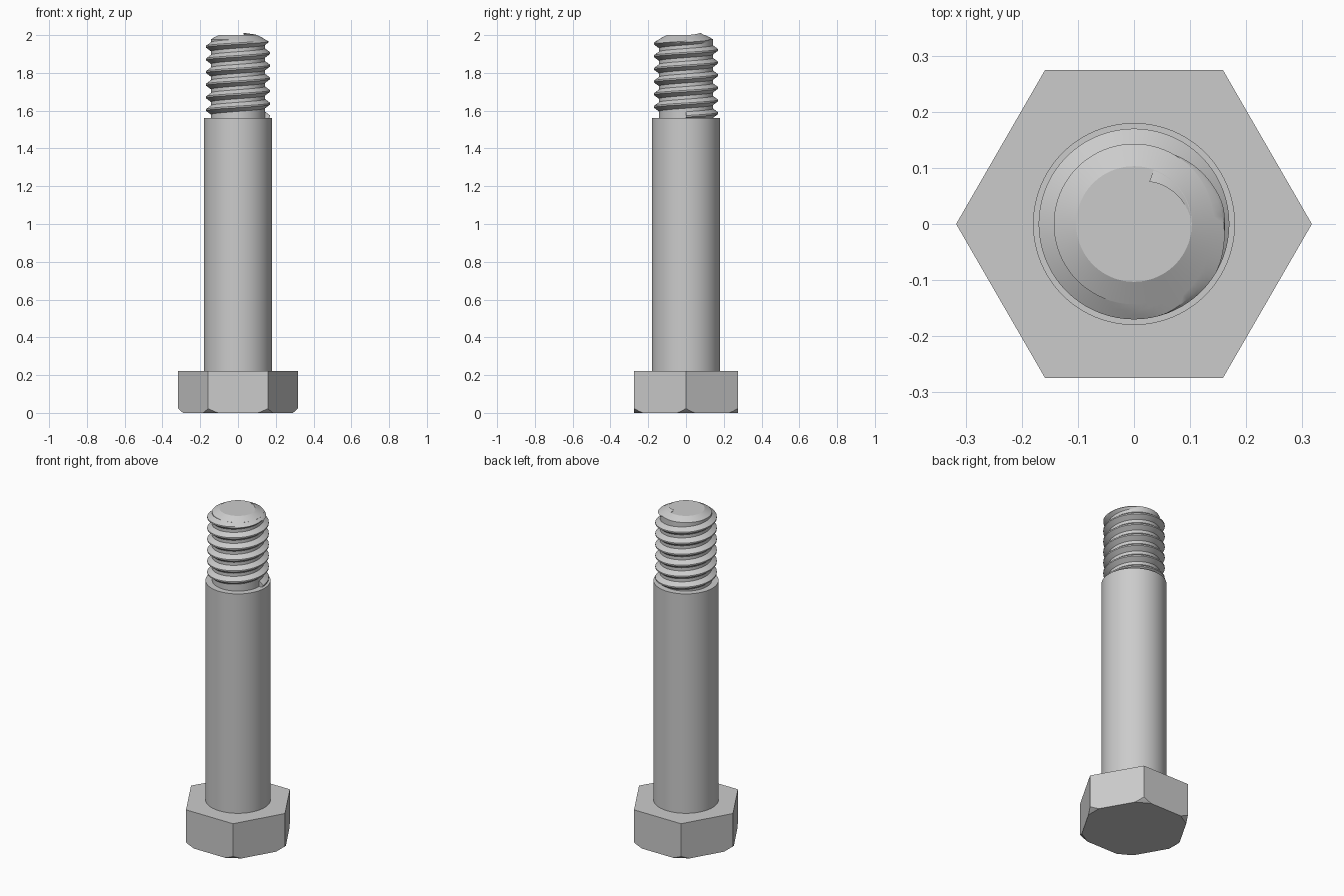
import bpy, bmesh
from math import sin, cos, pi, hypot, radians

if "Cube" in bpy.data.objects:
    bpy.data.objects.remove(bpy.data.objects["Cube"])

steel = bpy.data.materials.new("steel_grey")
steel.use_nodes = True
colour = (0.6, 0.6, 0.6, 1)
steel.diffuse_color = colour
steel.node_tree.nodes["Principled BSDF"].inputs["Base Color"].default_value = colour

SEGS = 96
HEX_R, HEX_H = 0.317, 0.222
SHANK_R, SHANK_TOP = 0.18, 1.56
CORE_R, CREST_R, TIP_R, TOP = 0.143, 0.17, 0.103, 2.0
PITCH = 0.067


def finish(bm, name, smooth=True):
    bmesh.ops.recalc_face_normals(bm, faces=bm.faces)
    mesh = bpy.data.meshes.new(name)
    bm.to_mesh(mesh)
    bm.free()
    mesh.materials.append(steel)
    obj = bpy.data.objects.new(name, mesh)
    bpy.context.collection.objects.link(obj)
    if smooth:
        bpy.ops.object.select_all(action='DESELECT')
        obj.select_set(True)
        bpy.context.view_layer.objects.active = obj
        bpy.ops.object.shade_smooth_by_angle(angle=radians(25))
    return obj


def lathe(name, profile):
    """Closed solid of revolution from (radius, z) points."""
    bm = bmesh.new()
    rings = [[bm.verts.new((r * cos(2 * pi * i / SEGS), r * sin(2 * pi * i / SEGS), z))
              for i in range(SEGS)] for r, z in profile]
    for a, b in zip(rings, rings[1:]):
        for i in range(SEGS):
            j = (i + 1) % SEGS
            bm.faces.new((a[i], a[j], b[j], b[i]))
    bm.faces.new(rings[0])
    bm.faces.new(rings[-1])
    return finish(bm, name)


def hex_head():
    """Hexagonal prism whose lower corners are trimmed by a cone."""
    bm = bmesh.new()
    corners = [(HEX_R * cos(k * pi / 3), HEX_R * sin(k * pi / 3)) for k in range(6)]
    samples = 24
    for k, (x0, y0) in enumerate(corners):
        x1, y1 = corners[(k + 1) % 6]
        bm.verts.new((x0, y0, HEX_H))
        for s in range(samples):
            t = s / samples
            x, y = x0 + (x1 - x0) * t, y0 + (y1 - y0) * t
            bm.verts.new((x, y, max(0, hypot(x, y) - 0.294)))
    bmesh.ops.convex_hull(bm, input=bm.verts)
    bmesh.ops.dissolve_limit(bm, angle_limit=radians(1), verts=bm.verts, edges=bm.edges)
    finish(bm, "hex_head")


def thread():
    """Helical ridge, trimmed at the top by the tip chamfer."""
    slope = (CORE_R - TIP_R) / 0.022
    root = CORE_R - 0.004
    crest_half, root_half = 0.004, 0.027
    flank = [i / 4 for i in range(5)]
    profile = [(root + (CREST_R - root) * t, -root_half + (root_half - crest_half) * t)
               for t in flank]
    profile += [(r, -z) for r, z in reversed(profile)]
    bm = bmesh.new()
    per_turn = 72
    start, end = -6 * per_turn, per_turn // 5
    rings = []
    for i in range(start, end + 1):
        a = 2 * pi * i / per_turn
        centre = 1.972 + PITCH * i / per_turn
        fade = min(1, (end - i) / (per_turn * 0.16))
        ring = []
        for r, dz in profile:
            z = centre + dz
            r = root + (r - root) * fade
            r = min(r, TIP_R + (TOP - z) * slope - 0.001)
            ring.append(bm.verts.new((r * cos(a), r * sin(a), z)))
        rings.append(ring)
    n = len(profile)
    for a, b in zip(rings, rings[1:]):
        for k in range(n):
            m = (k + 1) % n
            bm.faces.new((a[k], a[m], b[m], b[k]))
    bm.faces.new(rings[0])
    bm.faces.new(rings[-1])
    finish(bm, "screw_thread")


hex_head()
lathe("shank", [(SHANK_R, HEX_H - 0.02), (SHANK_R, SHANK_TOP)])
lathe("threaded_core", [(CORE_R, SHANK_TOP - 0.02), (CORE_R, TOP - 0.022), (TIP_R, TOP)])
thread()
